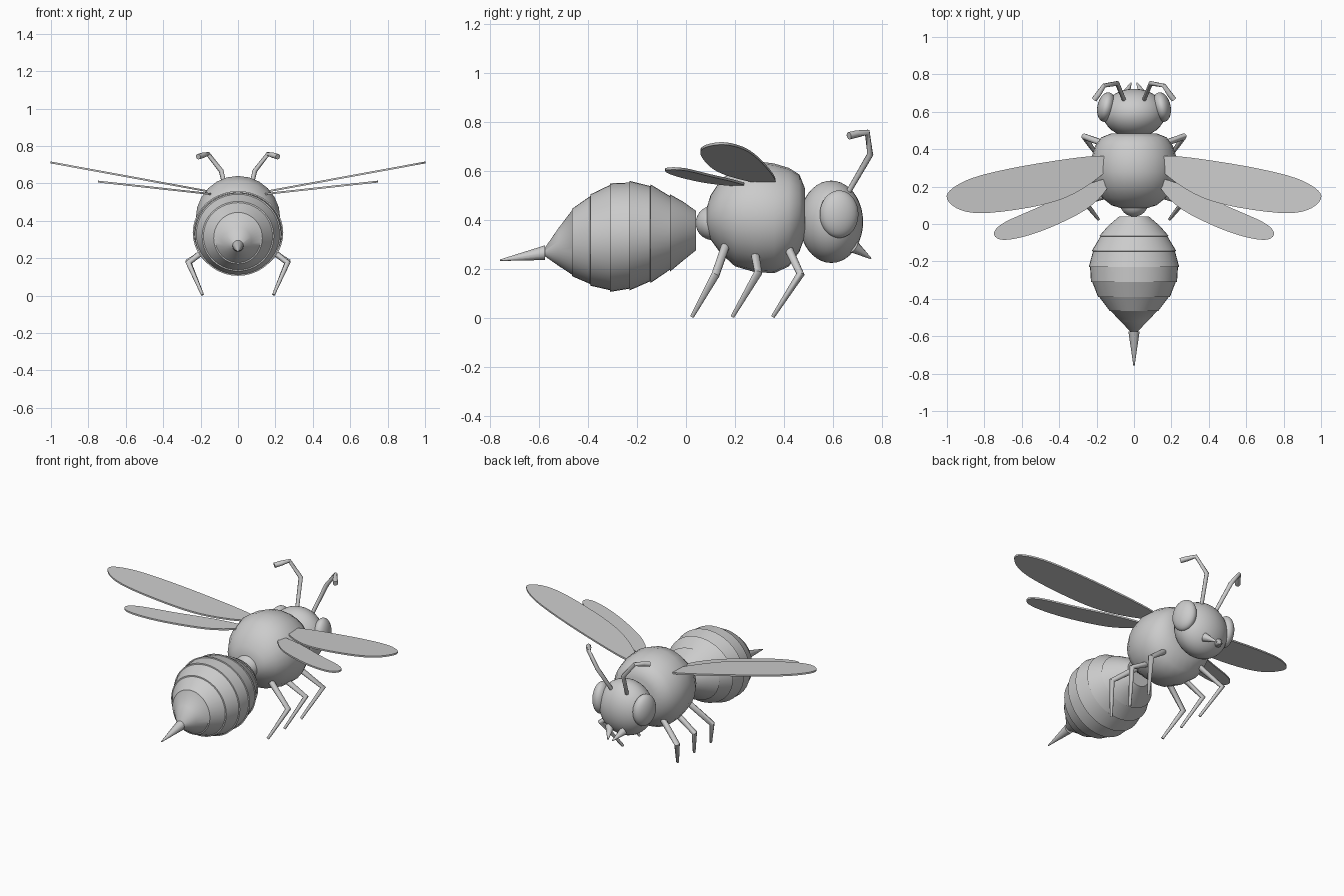
import bpy, bmesh, math
from mathutils import Vector, Matrix

if "Cube" in bpy.data.objects:
    bpy.data.objects.remove(bpy.data.objects["Cube"], do_unlink=True)

grey = bpy.data.materials.new("plain grey")
grey.use_nodes = True
grey.diffuse_color = (0.6, 0.6, 0.6, 1)
grey.node_tree.nodes["Principled BSDF"].inputs["Base Color"].default_value = (0.6, 0.6, 0.6, 1)


def finish(bm, name, angle=40):
    """Turn a bmesh into a shaded object."""
    bmesh.ops.recalc_face_normals(bm, faces=bm.faces)
    mesh = bpy.data.meshes.new(name)
    bm.to_mesh(mesh)
    bm.free()
    mesh.materials.append(grey)
    obj = bpy.data.objects.new(name, mesh)
    bpy.context.collection.objects.link(obj)
    bpy.ops.object.select_all(action='DESELECT')
    obj.select_set(True)
    bpy.context.view_layer.objects.active = obj
    bpy.ops.object.shade_smooth_by_angle(angle=math.radians(angle))
    return obj


def skin(bm, rings):
    """Join rings of points into a closed tube."""
    loops = [[bm.verts.new(p) for p in ring] for ring in rings]
    n = len(loops[0])
    for a, b in zip(loops, loops[1:]):
        for i in range(n):
            j = (i + 1) % n
            bm.faces.new((a[i], a[j], b[j], b[i]))
    bm.faces.new(loops[0])
    bm.faces.new(loops[-1])


def loft(name, sections, sides=32, angle=40):
    """Body along y from (y, bottom, top, half width) sections."""
    rings = []
    for y, lo, hi, w in sections:
        turns = [2 * math.pi * i / sides for i in range(sides)]
        rings.append([(w * math.cos(t), y, (lo + hi) / 2 + (hi - lo) / 2 * math.sin(t))
                      for t in turns])
    bm = bmesh.new()
    skin(bm, rings)
    return finish(bm, name, angle)


def ellipsoid(name, centre, size, turn=0):
    bm = bmesh.new()
    bmesh.ops.create_uvsphere(bm, u_segments=32, v_segments=20, radius=1)
    bm.transform(Matrix.Translation(centre) @ Matrix.Rotation(turn, 4, 'Z')
                 @ Matrix.Diagonal((*size, 1)))
    return finish(bm, name, 180)


def limb(name, points, radii, side, sides=10):
    """Jointed tapering tube, mitred at the bends."""
    pts = [Vector((p[0] * side, p[1], p[2])) for p in points]
    rings = []
    for k, p in enumerate(pts):
        before = (p - pts[k - 1]).normalized() if k else Vector()
        after = (pts[k + 1] - p).normalized() if k + 1 < len(pts) else Vector()
        d = (before + after).normalized()
        u = d.cross(Vector((1, 0.2, 0))).normalized()
        v = d.cross(u)
        rings.append([p + radii[k] * (u * math.cos(t) + v * math.sin(t))
                      for t in (2 * math.pi * i / sides for i in range(sides))])
    bm = bmesh.new()
    skin(bm, rings)
    return finish(bm, name, 50)


def wing(name, outline, root_z, slope, side, thick=0.01):
    """Thin plate rising outward; the outline is rounded by a closed spline."""
    pts = [Vector(p) for p in outline]
    n = len(pts)
    smooth = []
    for i in range(n):
        a, b, c, d = (pts[(i + k) % n] for k in (-1, 0, 1, 2))
        for t in (0, 0.25, 0.5, 0.75):
            smooth.append(0.5 * (2 * b + (c - a) * t + (2 * a - 5 * b + 4 * c - d) * t * t
                                 + (3 * b - a - 3 * c + d) * t ** 3))
    bm = bmesh.new()
    skin(bm, [[(p.x * side, p.y, root_z + slope * (p.x - 0.16) + h) for p in smooth]
              for h in (-thick / 2, thick / 2)])
    return finish(bm, name)


# Abdomen: overlapping plates, each rear edge standing a little proud
shape = [(0.04, 0.275, 0.437, 0.08), (-0.01, 0.235, 0.473, 0.138),
         (-0.065, 0.193, 0.50, 0.182), (-0.145, 0.146, 0.541, 0.222),
         (-0.23, 0.116, 0.555, 0.238), (-0.31, 0.11, 0.545, 0.226),
         (-0.39, 0.135, 0.50, 0.188), (-0.465, 0.174, 0.441, 0.126),
         (-0.52, 0.212, 0.367, 0.073), (-0.58, 0.254, 0.28, 0.014)]
plates = []
for k, (y, lo, hi, w) in enumerate(shape):
    if 2 <= k <= 7:
        plates.append((y, lo - 0.004, hi + 0.004, w + 0.004))
        plates.append((y - 0.001, lo + 0.003, hi - 0.003, w - 0.003))
    else:
        plates.append((y, lo, hi, w))
loft("abdomen", plates, 40)
loft("stinger", [(-0.575, 0.236, 0.296, 0.03), (-0.76, 0.232, 0.238, 0.003)], 12)

# Waist, thorax and head
ellipsoid("waist", (0, 0.11, 0.387), (0.075, 0.07, 0.07))
loft("thorax", [(0.085, 0.36, 0.45, 0.07), (0.10, 0.32, 0.50, 0.12),
                (0.14, 0.265, 0.56, 0.17), (0.2, 0.21, 0.615, 0.207),
                (0.28, 0.187, 0.64, 0.226), (0.36, 0.182, 0.63, 0.226),
                (0.42, 0.21, 0.612, 0.207), (0.463, 0.27, 0.585, 0.175),
                (0.485, 0.33, 0.53, 0.12)], 24, 60)
ellipsoid("head", (0, 0.593, 0.392), (0.168, 0.13, 0.168))

# Paired parts
fore_outline = [(0.15, 0.365), (0.5, 0.326), (0.82, 0.26), (0.965, 0.195), (1.0, 0.134),
                (0.92, 0.072), (0.77, 0.06), (0.5, 0.10), (0.315, 0.165), (0.15, 0.285)]
hind_outline = [(0.15, 0.24), (0.3, 0.19), (0.5, 0.095), (0.69, 0.01), (0.748, -0.045),
                (0.716, -0.083), (0.61, -0.073), (0.45, -0.02), (0.26, 0.075), (0.15, 0.18)]
legs = {"front_leg": [(0.12, 0.415, 0.29), (0.265, 0.467, 0.178), (0.19, 0.355, 0.005)],
        "middle_leg": [(0.12, 0.28, 0.27), (0.265, 0.295, 0.185), (0.19, 0.19, 0.005)],
        "hind_leg": [(0.12, 0.16, 0.29), (0.265, 0.12, 0.175), (0.19, 0.025, 0.005)]}
for label, s in (("left", 1), ("right", -1)):
    ellipsoid("eye_" + label, (0.148 * s, 0.625, 0.423), (0.048, 0.08, 0.097), 0.2 * s)
    limb("antenna_" + label,
         [(0.05, 0.655, 0.50), (0.09, 0.752, 0.667), (0.16, 0.74, 0.757),
          (0.19, 0.695, 0.75), (0.213, 0.665, 0.743)],
         [0.011, 0.013, 0.012, 0.015, 0.015], s)
    limb("mandible_" + label, [(0.05, 0.685, 0.29), (0.015, 0.755, 0.242)],
         [0.026, 0.003], s)
    wing("fore_wing_" + label, fore_outline, 0.558, 0.183, s)
    wing("hind_wing_" + label, hind_outline, 0.545, 0.11, s)
    for name, path in legs.items():
        limb(name + "_" + label, path, [0.018, 0.017, 0.008], s)
